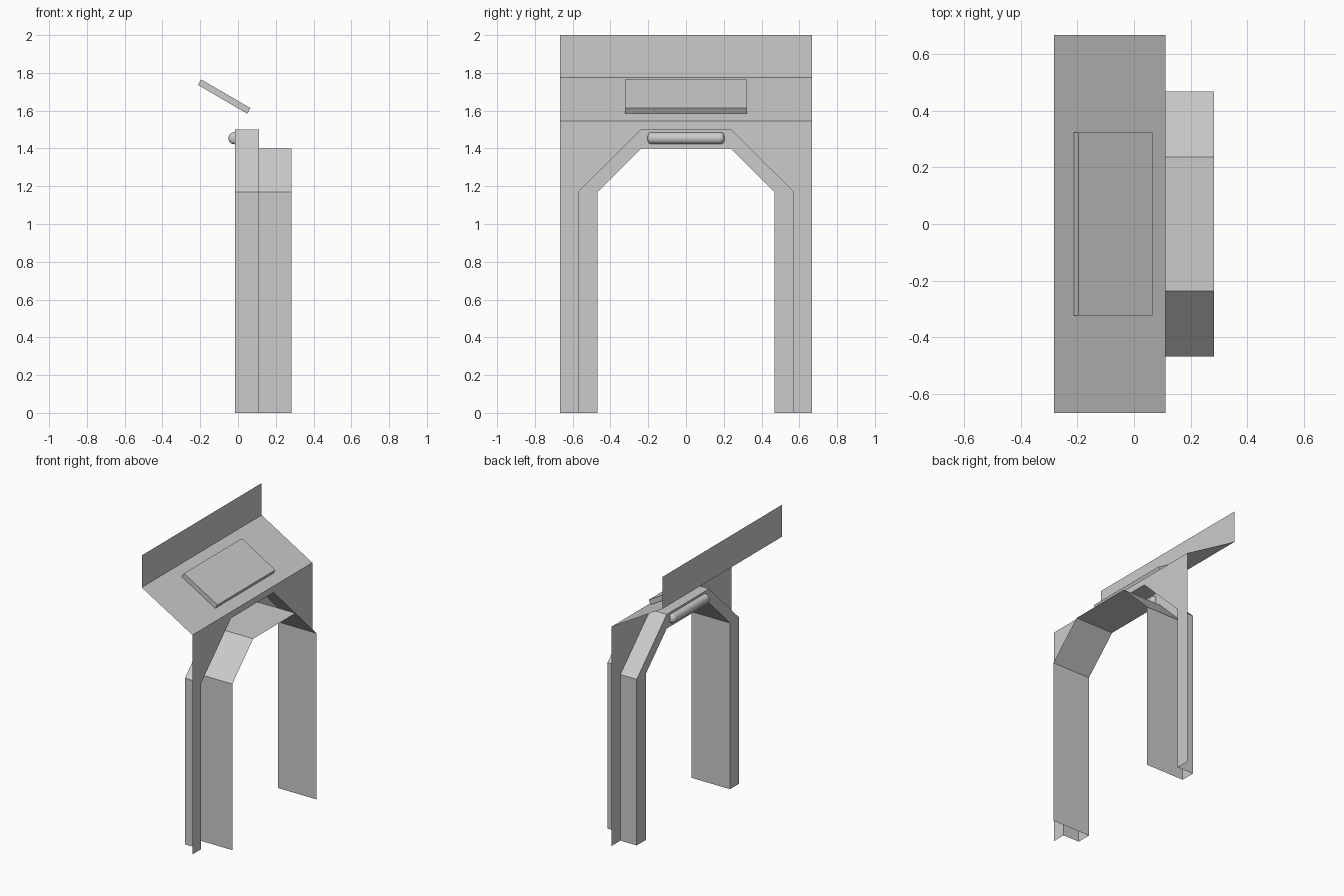
import bpy, bmesh, math
from mathutils import Matrix

if "Cube" in bpy.data.objects:
    bpy.data.objects.remove(bpy.data.objects["Cube"])

WALL_X, BACK_X, FRONT_X, SIGN_X = 0.112, -0.015, 0.283, -0.283
W, Z_EAVE, Z_SLOPE = 0.667, 1.545, 1.775


def make_object(name, bm):
    mesh = bpy.data.meshes.new(name)
    bm.to_mesh(mesh)
    bm.free()
    obj = bpy.data.objects.new(name, mesh)
    bpy.context.collection.objects.link(obj)
    return obj


def sheet(name, rows):
    """Open surface lofted through rows of points."""
    bm = bmesh.new()
    vrows = [[bm.verts.new(p) for p in row] for row in rows]
    for a, b in zip(vrows, vrows[1:]):
        for i in range(len(a) - 1):
            bm.faces.new((a[i], a[i + 1], b[i + 1], b[i]))
    return make_object(name, bm)


def arch(x, half, top):
    """Chamfered doorway outline at depth x."""
    right = [(half, 0), (half, 1.17), (0.236, top)]
    return [(x, -y, z) for y, z in right] + [(x, y, z) for y, z in reversed(right)]


# Arch frame: outer reveal, back rim, inner lining
sheet("arch_frame", [arch(WALL_X, 0.57, 1.5), arch(BACK_X, 0.57, 1.5),
                     arch(BACK_X, 0.468, 1.4), arch(FRONT_X, 0.468, 1.4)])

# Front wall around the doorway
bm = bmesh.new()
outline = arch(WALL_X, 0.57, 1.5) + [(WALL_X, W, 0), (WALL_X, W, Z_EAVE),
                                     (WALL_X, -W, Z_EAVE), (WALL_X, -W, 0)]
face = bm.faces.new([bm.verts.new(p) for p in outline])
face.normal_update()
if face.normal.x < 0:
    face.normal_flip()
bmesh.ops.triangulate(bm, faces=[face])
make_object("door_wall", bm)

# Sloped canopy and upright panel behind it
profile = [(WALL_X, Z_EAVE), (SIGN_X, Z_SLOPE), (SIGN_X, 2.0)]
sheet("sloped_canopy", [[(x, -W, z), (x, W, z)] for x, z in profile])

# Raised plate lying on the slope
bm = bmesh.new()
bmesh.ops.create_cube(bm, size=1)
tilt = math.atan2(Z_SLOPE - Z_EAVE, WALL_X - SIGN_X)
xc = -0.083
zc = Z_EAVE + (WALL_X - xc) * math.tan(tilt)
bm.transform(Matrix.Translation((xc, 0, zc)) @ Matrix.Rotation(tilt, 4, 'Y')
             @ Matrix.Translation((0, 0, 0.019)) @ Matrix.Diagonal((0.302, 0.644, 0.034, 1)))
make_object("raised_plate", bm)

# Rounded lamp tube on the back rim
bpy.ops.mesh.primitive_cylinder_add(vertices=24, radius=0.032, depth=0.405,
                                    location=(-0.019, 0, 1.454),
                                    rotation=(math.pi / 2, 0, 0))
lamp = bpy.context.object
lamp.name = "lamp_tube"
bevel = lamp.modifiers.new("rounded_ends", 'BEVEL')
bevel.width, bevel.segments = 0.02, 4
bevel.limit_method, bevel.angle_limit = 'ANGLE', math.radians(40)
bpy.ops.object.shade_smooth_by_angle(angle=math.radians(40))
